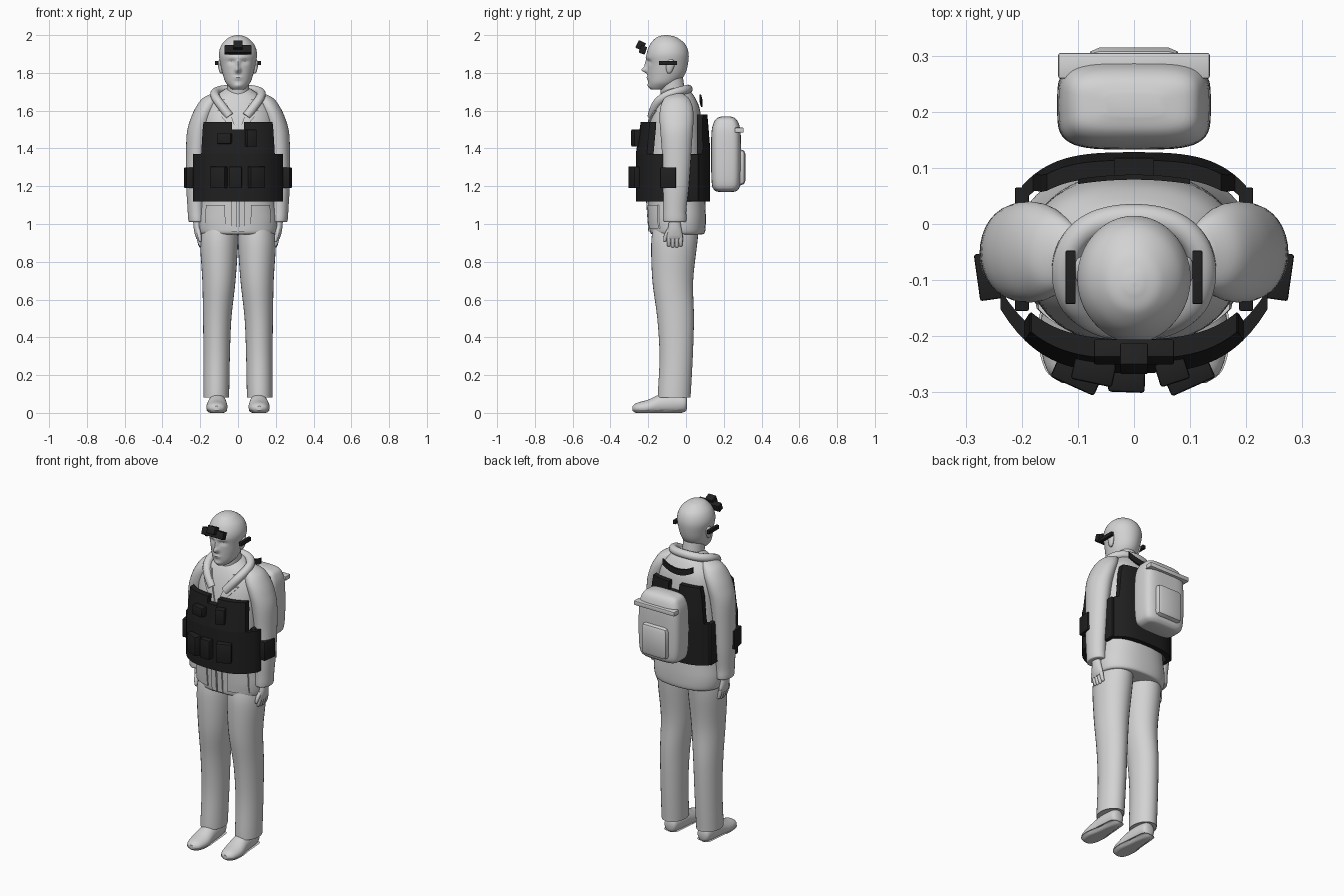
import bpy, bmesh, math
from mathutils import Matrix, Vector

cube = bpy.data.objects.get("Cube")
if cube:
    bpy.data.objects.remove(cube, do_unlink=True)


def material(name, value):
    mat = bpy.data.materials.new(name)
    mat.use_nodes = True
    color = (value, value, value, 1)
    mat.diffuse_color = color
    mat.node_tree.nodes["Principled BSDF"].inputs["Base Color"].default_value = color
    return mat


GREY = material("light_grey", .65)
BLACK = material("soft_black", .014)
SIDES = (("left", 1), ("right", -1))
meshes = []


def finish(name, bm, mat):
    bmesh.ops.recalc_face_normals(bm, faces=bm.faces[:])
    mesh = bpy.data.meshes.new(name)
    bm.to_mesh(mesh)
    bm.free()
    mesh.materials.append(mat)
    obj = bpy.data.objects.new(name, mesh)
    bpy.context.collection.objects.link(obj)
    meshes.append(obj)
    return obj


def spline(a, b, c, d, t):
    return tuple(.5 * (2 * q + (r - p) * t + (2 * p - 5 * q + 4 * r - s) * t * t
                       + (3 * q - p - 3 * r + s) * t ** 3)
                 for p, q, r, s in zip(a, b, c, d))


def loft(name, mat, sections, side=1, power=2.0, segs=32, steps=5,
         along_y=False, clamp=None, shape=None):
    """Smooth skin through (x, y, z, half width, half depth) cross-sections."""
    rows = []
    last = len(sections) - 1
    for i in range(last):
        four = [sections[min(max(i + k, 0), last)] for k in (-1, 0, 1, 2)]
        rows += [spline(*four, s / steps) for s in range(steps)]
    rows.append(sections[-1])
    bm = bmesh.new()
    rings = []
    for x, y, z, rx, ry in rows:
        ring = []
        for k in range(segs):
            angle = math.tau * k / segs
            c, s = math.cos(angle), math.sin(angle)
            u = rx * math.copysign(abs(c) ** (2 / power), c)
            v = ry * math.copysign(abs(s) ** (2 / power), s)
            p = Vector((x + u, y, z + v) if along_y else (x + u, y + v, z))
            if clamp:
                p.z = min(max(p.z, clamp[0]), clamp[1])
            if shape and v < 0:
                p.y += shape(p.x, p.z)
            p.x *= side
            ring.append(bm.verts.new(p))
        rings.append(ring)
    for a, b in zip(rings, rings[1:]):
        for k in range(segs):
            n = (k + 1) % segs
            bm.faces.new((a[k], a[n], b[n], b[k]))
    bm.faces.new(rings[0])
    bm.faces.new(rings[-1])
    return finish(name, bm, mat)


def box(name, mat, center, size, bevel=.004, turn=0, tilt=0):
    bm = bmesh.new()
    bmesh.ops.create_cube(bm, size=1)
    bmesh.ops.scale(bm, vec=size, verts=bm.verts[:])
    bmesh.ops.bevel(bm, geom=bm.edges[:], offset=bevel, segments=2, profile=.5, affect='EDGES')
    spin = Matrix.Rotation(math.radians(turn), 4, 'Z') @ Matrix.Rotation(math.radians(tilt), 4, 'X')
    bm.transform(Matrix.Translation(center) @ spin)
    return finish(name, bm, mat)


def panel(name, mat, heights, low, high, surface, depth, side=1, lift=0, cols=20, rows=6):
    """Curved plate: low/high are the x edges at the bottom and the top."""
    bm = bmesh.new()
    grid = []
    for r in range(rows + 1):
        t = r / rows
        z = heights[0] + t * (heights[1] - heights[0])
        a, b = (e[0] + t * (e[1] - e[0]) for e in (low, high))
        xs = [a + (b - a) * c / cols for c in range(cols + 1)]
        grid.append([bm.verts.new((x * side, surface(x, z), z + lift * x * x)) for x in xs])
    for a, b in zip(grid, grid[1:]):
        for c in range(cols):
            bm.faces.new((a[c], a[c + 1], b[c + 1], b[c]))
    out = bmesh.ops.extrude_face_region(bm, geom=bm.faces[:], use_keep_orig=True)
    moved = [g for g in out["geom"] if isinstance(g, bmesh.types.BMVert)]
    bmesh.ops.translate(bm, vec=(0, depth, 0), verts=moved)
    return finish(name, bm, mat)


# Jacket body
TORSO = [(0, -.045, .945, .185, .125), (0, -.045, .955, .205, .145), (0, -.045, 1.02, .212, .15),
         (0, -.05, 1.12, .2, .152), (0, -.06, 1.3, .19, .155), (0, -.06, 1.45, .19, .15),
         (0, -.055, 1.55, .19, .137), (0, -.05, 1.62, .17, .12), (0, -.05, 1.67, .13, .097),
         (0, -.05, 1.7, .09, .075), (0, -.05, 1.72, .06, .05)]
loft("jacket_body", GREY, TORSO, power=2.3, segs=48)


def jacket_front(x, z):
    for a, b in zip(TORSO, TORSO[1:]):
        if a[2] <= z <= b[2]:
            t = (z - a[2]) / (b[2] - a[2])
            y, rx, ry = (a[i] + t * (b[i] - a[i]) for i in (1, 3, 4))
            return y - ry * max(0, 1 - abs(x / rx) ** 2.3) ** (1 / 2.3) - .009


# Jacket sleeves, hands, pockets and lapels, trousers and shoes
SLEEVE = [(.11, -.05, 1.69, .03, .035), (.14, -.05, 1.665, .048, .065), (.165, -.05, 1.62, .057, .085),
          (.19, -.05, 1.56, .06, .09), (.21, -.05, 1.48, .061, .085), (.22, -.05, 1.35, .055, .076),
          (.222, -.055, 1.2, .052, .07), (.22, -.06, 1.08, .047, .062), (.218, -.06, 1.03, .046, .062),
          (.217, -.06, 1.012, .042, .058), (.217, -.06, 1.012, .025, .035)]
LEG = [(.095, -.05, 1, .09, .12), (.1, -.062, .9, .1, .122), (.101, -.07, .7, .088, .108),
       (.11, -.055, .5, .075, .097), (.113, -.052, .3, .07, .088), (.115, -.062, .1, .068, .087),
       (.115, -.062, .088, .064, .083), (.115, -.062, .088, .04, .05)]
SHOE = [(.11, .006, .05, .02, .025), (.11, -.008, .05, .038, .045), (.11, -.06, .05, .045, .055),
        (.11, -.13, .045, .05, .055), (.112, -.2, .03, .056, .04), (.113, -.26, .025, .042, .028),
        (.113, -.283, .024, .015, .012)]
for label, side in SIDES:
    loft(label + "_sleeve", GREY, SLEEVE, side)
    loft(label + "_trouser_leg", GREY, LEG, side)
    loft(label + "_shoe", GREY, SHOE, side, along_y=True, clamp=(.012, .12))
    sole = [(x, y, z, rx * 1.07, rz) for x, y, z, rx, rz in SHOE]
    loft(label + "_shoe_sole", GREY, sole, side, along_y=True, clamp=(0, .016))
    loft(label + "_palm", GREY, [(.216, -.06, 1.03, .022, .028), (.215, -.06, .98, .02, .035),
                                 (.21, -.06, .94, .017, .042), (.207, -.06, .92, .012, .038)], side)
    for i in range(4):
        y = -.091 + i * .021
        tip = .885 - .01 * math.sin(math.pi * (i + .5) / 4)
        loft(f"{label}_finger_{i + 1}", GREY,
             [(.21, y, .94, .011, .011), (.205, y, .91, .011, .011),
              (.198, y, tip + .005, .009, .009), (.197, y, tip, .003, .003)], side, segs=12)
    loft(label + "_thumb", GREY, [(.212, -.085, .975, .012, .014), (.205, -.105, .94, .011, .012),
                                  (.2, -.112, .912, .008, .008), (.2, -.112, .907, .003, .003)],
         side, segs=12)
    panel(label + "_jacket_pocket", GREY, (.975, 1.1), (.065, .07), (.175, .17), jacket_front, .02, side)
    panel(label + "_jacket_placket", GREY, (.96, 1.5), (.004, .004), (.035, .035), jacket_front, .02, side)
    panel(label + "_lapel", GREY, (1.5, 1.6), (.01, .045), (.03, .115), jacket_front, .02, side)
    panel(label + "_collar_leaf", GREY, (1.605, 1.66), (.045, .07), (.1, .085), jacket_front, .02, side)

# Folded hood around the neck
half = [(.045, -.18, 1.57), (.095, -.165, 1.635), (.125, -.12, 1.675), (.125, -.05, 1.7), (.08, .003, 1.712)]
path = half + [(0, .016, 1.715)] + [(-x, y, z) for x, y, z in reversed(half)]
curve = bpy.data.curves.new("folded_hood", 'CURVE')
curve.dimensions = '3D'
curve.bevel_depth = .024
curve.bevel_resolution = 4
curve.use_fill_caps = True
line = curve.splines.new('NURBS')
line.points.add(len(path) - 1)
for point, co in zip(line.points, path):
    point.co = (*co, 1)
line.use_endpoint_u = True
curve.materials.append(GREY)
bpy.context.collection.objects.link(bpy.data.objects.new("folded_hood", curve))

# Head and neck, with the face pushed in and out by soft bumps
BUMPS = [(0, 1.815, .013, .015, -.03), (0, 1.845, .009, .022, -.013), (.036, 1.858, .018, .011, .011),
         (-.036, 1.858, .018, .011, .011), (.036, 1.855, .011, .005, -.005), (-.036, 1.855, .011, .005, -.005),
         (0, 1.882, .055, .01, -.004), (0, 1.773, .02, .009, -.009), (0, 1.772, .022, .002, .005),
         (0, 1.733, .02, .012, -.006)]


def face(x, z):
    return sum(amount * math.exp(-((x - bx) / wx) ** 2 - ((z - bz) / wz) ** 2)
               for bx, bz, wx, wz, amount in BUMPS)


loft("head", GREY, [(0, -.145, 1.712, .03, .04), (0, -.135, 1.725, .046, .06), (0, -.12, 1.75, .066, .08),
                    (0, -.105, 1.79, .08, .098), (0, -.098, 1.84, .091, .107), (0, -.097, 1.9, .101, .111),
                    (0, -.097, 1.95, .086, .094), (0, -.102, 1.985, .052, .058),
                    (0, -.105, 1.997, .022, .025), (0, -.105, 2, .004, .004)],
     segs=96, steps=9, shape=face)
loft("neck", GREY, [(0, -.065, 1.62, .07, .07), (0, -.07, 1.7, .06, .065), (0, -.085, 1.8, .06, .065)])

for label, side in SIDES:
    loft(label + "_ear", GREY, [(.086, -.09, 1.797, .005, .006), (.09, -.088, 1.81, .01, .015),
                                (.095, -.082, 1.85, .012, .024), (.094, -.08, 1.872, .004, .008)],
         side, segs=16)
    box(label + "_ear_sensor", BLACK, (.113 * side, -.095, 1.852), (.018, .095, .022), .002)
    box(label + "_arm_band", BLACK, (.259 * side, -.093, 1.245), (.042, .084, .11), .004, turn=-8 * side)

# Head-mounted sensor bar
box("forehead_bar", BLACK, (0, -.228, 1.922), (.143, .034, .042), .003, tilt=-20)
box("forehead_camera", BLACK, (0, -.24, 1.945), (.05, .042, .044), .003, tilt=-25)


# Load vest
def vest_front(x, z):
    return -.266 + .6 * x ** 2 + 25 * x ** 4 + max(0, z - 1.37) * .15


def vest_back(x, z):
    return .128 - .3 * x ** 2 - 30 * x ** 4 - max(0, z - 1.4) * .08


panel("vest_front_band", BLACK, (1.12, 1.37), (-.238, -.238), (.238, .238), vest_front, .035, cols=32)
panel("vest_chest", BLACK, (1.37, 1.5), (-.195, -.187), (.195, .187), vest_front, .035, cols=32)
panel("vest_back_band", BLACK, (1.12, 1.37), (-.2, -.2), (.2, .2), vest_back, -.03, cols=32)
panel("vest_upper_back", BLACK, (1.37, 1.53), (-.18, -.165), (.18, .165), vest_back, -.03, cols=32)
for label, side in SIDES:
    panel(label + "_vest_front_tab", BLACK, (1.5, 1.54), (.032, .032), (.187, .183), vest_front, .035, side)
    panel(label + "_vest_back_tab", BLACK, (1.53, 1.58), (.035, .035), (.165, .155), vest_back, -.03, side)
    box(label + "_vest_side", BLACK, (.2 * side, -.045, 1.245), (.025, .22, .25), .003)
panel("vest_drag_handle", BLACK, (1.62, 1.655), (-.1, -.1), (.1, .1),
      lambda x, z: .088 - .8 * x * x, -.009, lift=3)

# Vest pouches: x, z, width, height, turn
for i, (x, z, width, height, turn) in enumerate([
        (-.102, 1.247, .085, .115, -24), (-.013, 1.247, .065, .115, -2), (.098, 1.247, .085, .115, 24),
        (-.072, 1.452, .075, .055, -12), (.068, 1.455, .055, .09, 18)]):
    y = vest_front(x, z) - .013
    box(f"vest_pouch_{i + 1}", BLACK, (x, y, z), (width, .042, height), .005, turn=turn)

# Backpack
loft("backpack_body", GREY, [(0, .212, 1.17, .08, .04), (0, .212, 1.178, .11, .06), (0, .212, 1.21, .13, .075),
                             (0, .212, 1.32, .137, .079), (0, .212, 1.47, .134, .078),
                             (0, .212, 1.53, .122, .068), (0, .212, 1.56, .1, .048),
                             (0, .212, 1.57, .05, .02)], power=4, segs=48)
box("backpack_pocket", GREY, (0, .285, 1.3), (.17, .06, .19), .025)
box("backpack_lid_edge", GREY, (0, .282, 1.497), (.27, .046, .026), .004)

bpy.ops.object.select_all(action='DESELECT')
for obj in meshes:
    obj.select_set(True)
bpy.context.view_layer.objects.active = meshes[0]
bpy.ops.object.shade_smooth_by_angle(angle=math.radians(40))
